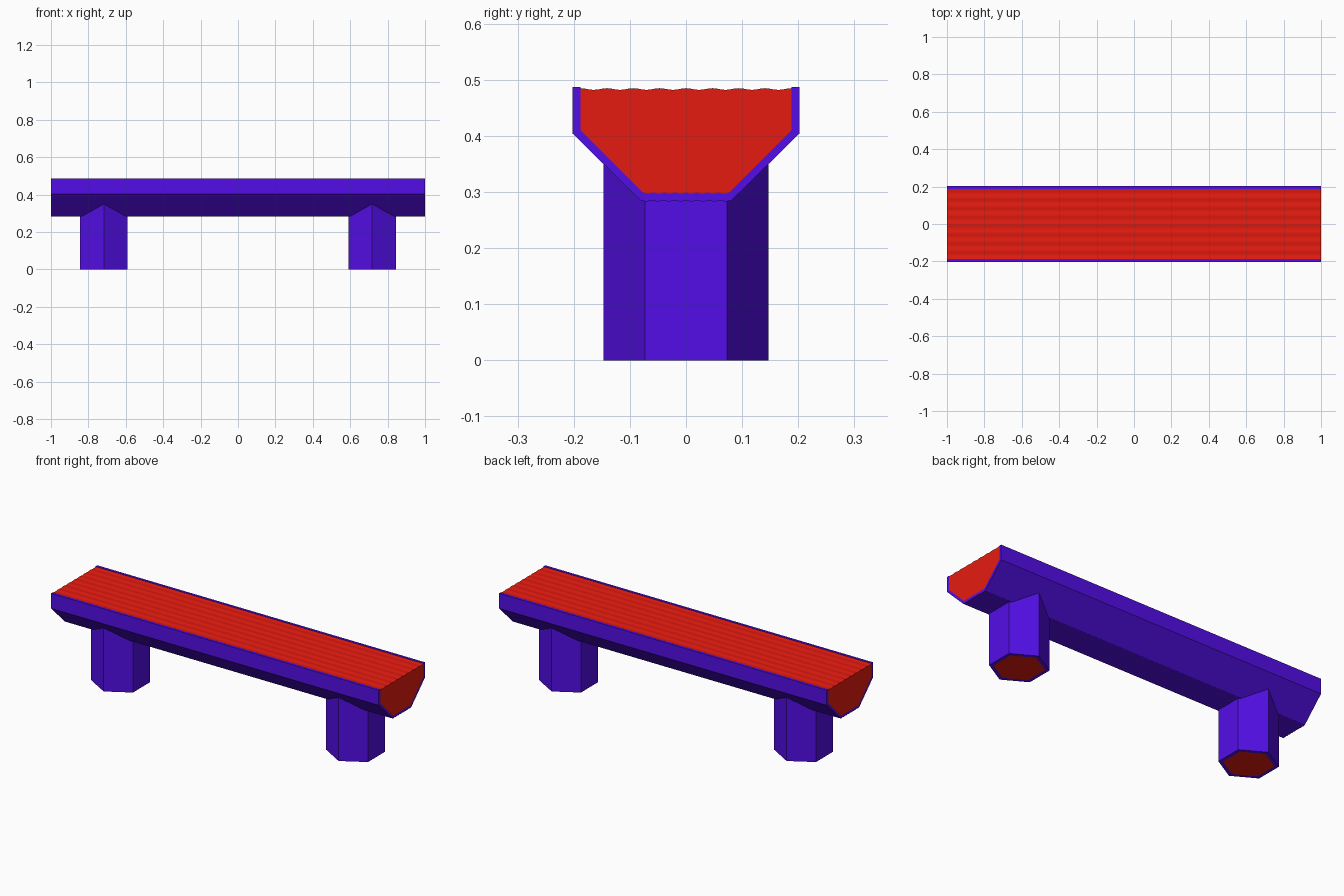
import bpy, bmesh, math

if "Cube" in bpy.data.objects:
    bpy.data.objects.remove(bpy.data.objects["Cube"])


def material(name, rgb):
    m = bpy.data.materials.new(name)
    m.diffuse_color = (*rgb, 1)
    m.use_nodes = True
    m.node_tree.nodes["Principled BSDF"].inputs["Base Color"].default_value = m.diffuse_color
    return m


PURPLE = material("purple", (0.086, 0.0043, 0.79))
RED = material("red", (0.79, 0.011, 0.005))


def make(name, verts, faces, mat):
    me = bpy.data.meshes.new(name)
    me.from_pydata(verts, [], faces)
    me.materials.append(mat)
    bm = bmesh.new()
    bm.from_mesh(me)
    bmesh.ops.recalc_face_normals(bm, faces=bm.faces)
    bm.to_mesh(me)
    bm.free()
    ob = bpy.data.objects.new(name, me)
    bpy.context.collection.objects.link(ob)
    return ob


def ribbed(half, z, depth, ribs=8, steps=6):
    """Shallow rippled line from -half to +half in y."""
    n = ribs * steps
    return [(-half + 2 * half * i / n,
             z - depth * (0.5 - 0.5 * math.cos(2 * math.pi * i / steps)))
            for i in range(n + 1)]


def prism(name, bottom, top, mat):
    n = len(bottom)
    sides = [(i, (i + 1) % n, n + (i + 1) % n, n + i) for i in range(n)]
    caps = [tuple(reversed(range(n))), tuple(range(n, 2 * n))]
    return make(name, bottom + top, sides + caps, mat)


def sleeve(name, outer, inner, closed, mat):
    """Wall between two matching lines; each is a (start, end) pair."""
    n = len(outer[0])
    verts = outer[0] + outer[1] + inner[0] + inner[1]
    faces = []
    for i in range(n if closed else n - 1):
        j = (i + 1) % n
        faces += [(i, j, n + j, n + i),
                  (2 * n + j, 2 * n + i, 3 * n + i, 3 * n + j),
                  (j, i, 2 * n + i, 2 * n + j),
                  (n + i, n + j, 3 * n + j, 3 * n + i)]
    if not closed:
        k = n - 1
        faces += [(0, n, 3 * n, 2 * n), (k, 2 * n + k, 3 * n + k, n + k)]
    return make(name, verts, faces, mat)


def along_x(profile):
    return [(-1, y, z) for y, z in profile], [(1, y, z) for y, z in profile]


# Seat: red filling in a purple trough
outer = [(-.202, .487), (-.202, .404)] + ribbed(.081, .285, .002) + [(.202, .404), (.202, .487)]
inner = [(-.188, .487), (-.188, .41)] + ribbed(.077, .299, .002) + [(.188, .41), (.188, .487)]
shell = sleeve("seat_shell", along_x(outer), along_x(inner), False, PURPLE)
fill = inner[1:-1] + ribbed(.188, .485, .003)[::-1]
core = prism("seat_core", *along_x(fill), RED)

# Soft shading across the ripples, crisp trough edges
for ob in (shell, core):
    bpy.ops.object.select_all(action='DESELECT')
    ob.select_set(True)
    bpy.context.view_layer.objects.active = ob
    bpy.ops.object.shade_smooth_by_angle(angle=math.radians(28))


# Legs: hexagonal tubes with red cores, tops cut to the trough
def hexagon(cx, r):
    ring = [(cx + r * math.cos(math.radians(30 + 60 * i)),
             r * math.sin(math.radians(30 + 60 * i))) for i in range(6)]
    return ([(x, y, 0) for x, y in ring],
            [(x, y, .288 + max(0, abs(y) - .08)) for x, y in ring])


for side, cx in (("left", -.717), ("right", .717)):
    sleeve(side + "_leg_shell", hexagon(cx, .147), hexagon(cx, .125), True, PURPLE)
    prism(side + "_leg_core", *hexagon(cx, .125), RED)
